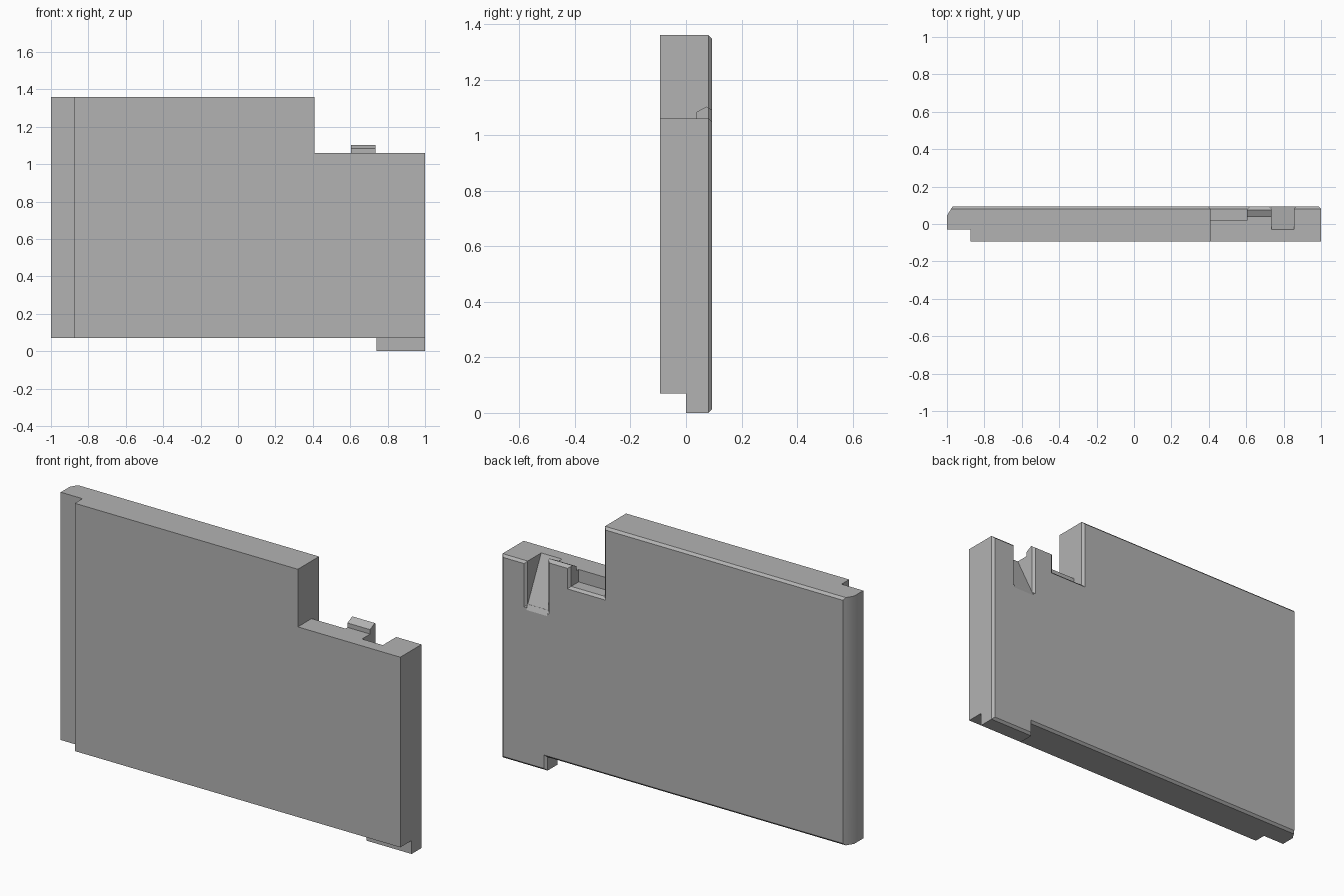
import bpy, bmesh
from mathutils import Vector

if "Cube" in bpy.data.objects:
    bpy.data.objects.remove(bpy.data.objects["Cube"], do_unlink=True)

HALF = 0.093      # half of the panel thickness
BEVEL = 0.012     # chamfer on the back edges

grey = bpy.data.materials.new("plain grey")
grey.use_nodes = True
grey.diffuse_color = (0.45, 0.45, 0.45, 1)
grey.node_tree.nodes["Principled BSDF"].inputs["Base Color"].default_value = grey.diffuse_color


def loft(name, rings):
    """Closed solid through matching rings of points."""
    bm = bmesh.new()
    loops = [[bm.verts.new(p) for p in ring] for ring in rings]
    n = len(loops[0])
    for a, b in zip(loops, loops[1:]):
        for i in range(n):
            j = (i + 1) % n
            bm.faces.new((a[i], a[j], b[j], b[i]))
    bm.faces.new(loops[0])
    bm.faces.new(loops[-1])
    bmesh.ops.recalc_face_normals(bm, faces=bm.faces)
    mesh = bpy.data.meshes.new(name)
    bm.to_mesh(mesh)
    bm.free()
    mesh.materials.append(grey)
    ob = bpy.data.objects.new(name, mesh)
    bpy.context.collection.objects.link(ob)
    return ob


def inset(points, amount):
    """Mitred inset of a counter-clockwise outline."""
    result = []
    for i, p in enumerate(points):
        p = Vector(p)
        a = (p - Vector(points[i - 1])).normalized()
        b = (Vector(points[(i + 1) % len(points)]) - p).normalized()
        na, nb = Vector((-a.y, a.x)), Vector((-b.y, b.x))
        result.append(p + (na + nb) * amount / (1 + na.dot(nb)))
    return result


def rect(x0, x1, z0, z1):
    return [(x0, z0), (x1, z0), (x1, z1), (x0, z1)]


def slab(name, outline, y0, y1, y2, amount):
    """x-z outline extruded from y0 to y1, then tapered to y2."""
    steps = [(outline, y0), (outline, y1), (inset(outline, amount), y2)]
    return loft(name, [[(x, y, z) for x, z in pts] for pts, y in steps])


def along_x(name, profile, x0, x1):
    return loft(name, [[(x, y, z) for y, z in profile] for x in (x0, x1)])


def along_z(name, profile, z0, z1):
    return loft(name, [[(x, y, z) for x, y in profile] for z in (z0, z1)])


def combine(target, tool, operation="DIFFERENCE"):
    mod = target.modifiers.new(tool.name, "BOOLEAN")
    mod.operation, mod.object, mod.solver = operation, tool, "EXACT"
    tool.hide_render = True
    bpy.context.view_layer.objects.active = target
    bpy.ops.object.modifier_apply(modifier=mod.name)
    bpy.data.objects.remove(tool, do_unlink=True)


# Main panel with its foot and stepped top, chamfered around the back
outline = [(-1, .07), (.74, .07), (.74, 0), (1, 0),
           (1, 1.06), (.41, 1.06), (.41, 1.36), (-1, 1.36)]
panel = slab("panel", outline, -HALF, HALF - BEVEL, HALF, BEVEL)

# Latch standing on the lower top edge
latch = [(.037, .95), (.037, 1.083), (.075, 1.103), (HALF, 1.09), (HALF, .95)]
combine(panel, along_x("latch", latch, .605, .76), "UNION")

# Front of the foot and the rebate along the front edge
combine(panel, along_x("foot_cut", [(-.3, -.2), (0, -.2), (0, .07), (-.3, .07)], .735, 1.2))
combine(panel, along_z("rebate_cut", rect(-1.2, -.875, -.3, -.03), -.2, 1.6))

# Slanted back corner
combine(panel, along_z("corner_cut", [(-1, .045), (-.97, HALF), (-.955, .117), (-1.2, .117), (-1.2, .045)],
                       -.2, 1.6))

# Open notch beside the latch, flared where it meets the back
y1, y2 = HALF - BEVEL, HALF + BEVEL
combine(panel, slab("notch_cut", rect(.41, .605, .995, 1.2), .02, y1, y2, -2 * BEVEL))

# Ramped pocket with flared sides
ramp = [(-.03, 1.06), (HALF, .81), (.2, .5925), (.2, 1.3), (-.03, 1.3)]
combine(panel, along_x("pocket_cut", ramp, .735, .855))
combine(panel, slab("pocket_flare_cut", rect(.735, .855, .835, 1.2), y1 - .001, y1, y2, -2 * BEVEL))

# Soft shading only around the slanted end
for face in panel.data.polygons:
    face.use_smooth = face.center.x < -.98 and abs(face.normal.z) < .1 and face.normal.x < -.5
panel.data.update()
